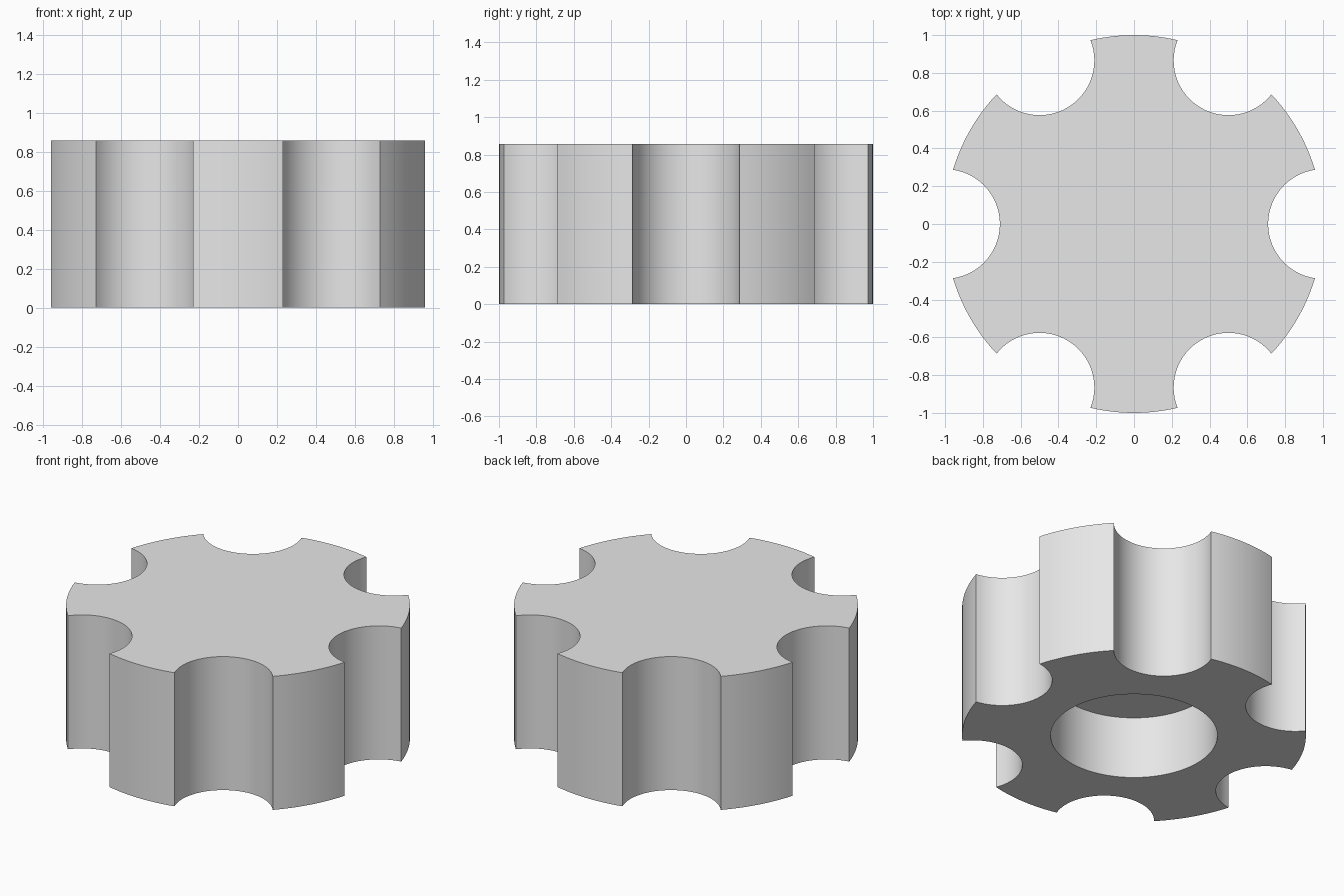
import bpy, bmesh
from math import sin, cos, pi, asin, radians

cube = bpy.data.objects.get("Cube")
if cube:
    bpy.data.objects.remove(cube, do_unlink=True)

HEIGHT = 0.857
NOTCH_R = 0.29        # finger notches, centred on the rim
BORE_R = 0.485
BORE_DEPTH = 0.4
LOBES = 6

# Plain grey material
grey = bpy.data.materials.new("plain_grey")
grey.use_nodes = True
colour = (0.8, 0.8, 0.8, 1)
grey.diffuse_color = colour
grey.node_tree.nodes["Principled BSDF"].inputs["Base Color"].default_value = colour


def arc(cx, cy, r, start, end, steps):
    """Points along an arc, leaving out the last one."""
    return [(cx + r * cos(start + (end - start) * i / steps),
             cy + r * sin(start + (end - start) * i / steps)) for i in range(steps)]


def ring(bm, points, z):
    """Closed loop of vertices and edges at one height."""
    verts = [bm.verts.new((x, y, z)) for x, y in points]
    edges = [bm.edges.new((v, verts[i - 1])) for i, v in enumerate(verts)]
    return verts, edges


def wall(bm, low, high):
    """Side faces between two matching loops."""
    for i in range(len(low)):
        bm.faces.new((low[i - 1], low[i], high[i], high[i - 1]))


# Outline: a concave notch, then a rim arc, around the circle
half = 2 * asin(NOTCH_R / 2)
sweep = pi / 2 + half / 2
outline = []
for k in range(LOBES):
    a = k * 2 * pi / LOBES
    outline += arc(cos(a), sin(a), NOTCH_R, a + 2 * pi - sweep, a + sweep, 32)
    outline += arc(0, 0, 1, a + half, a + 2 * pi / LOBES - half, 12)

# Knob body with a blind bore in the underside
bm = bmesh.new()
base, base_edges = ring(bm, outline, 0)
top, _ = ring(bm, outline, HEIGHT)
circle = arc(0, 0, BORE_R, 0, 2 * pi, 96)
mouth, mouth_edges = ring(bm, circle, 0)
floor, _ = ring(bm, circle, BORE_DEPTH)
wall(bm, base, top)
wall(bm, mouth, floor)
bm.faces.new(top)
bm.faces.new(floor)
bmesh.ops.triangle_fill(bm, edges=base_edges + mouth_edges, use_beauty=True)
bmesh.ops.recalc_face_normals(bm, faces=bm.faces)

mesh = bpy.data.meshes.new("knob_body")
bm.to_mesh(mesh)
bm.free()
mesh.materials.append(grey)
knob = bpy.data.objects.new("knob_body", mesh)
bpy.context.collection.objects.link(knob)

# Smooth walls, crisp edges
bpy.ops.object.select_all(action='DESELECT')
knob.select_set(True)
bpy.context.view_layer.objects.active = knob
bpy.ops.object.shade_smooth_by_angle(angle=radians(30))
